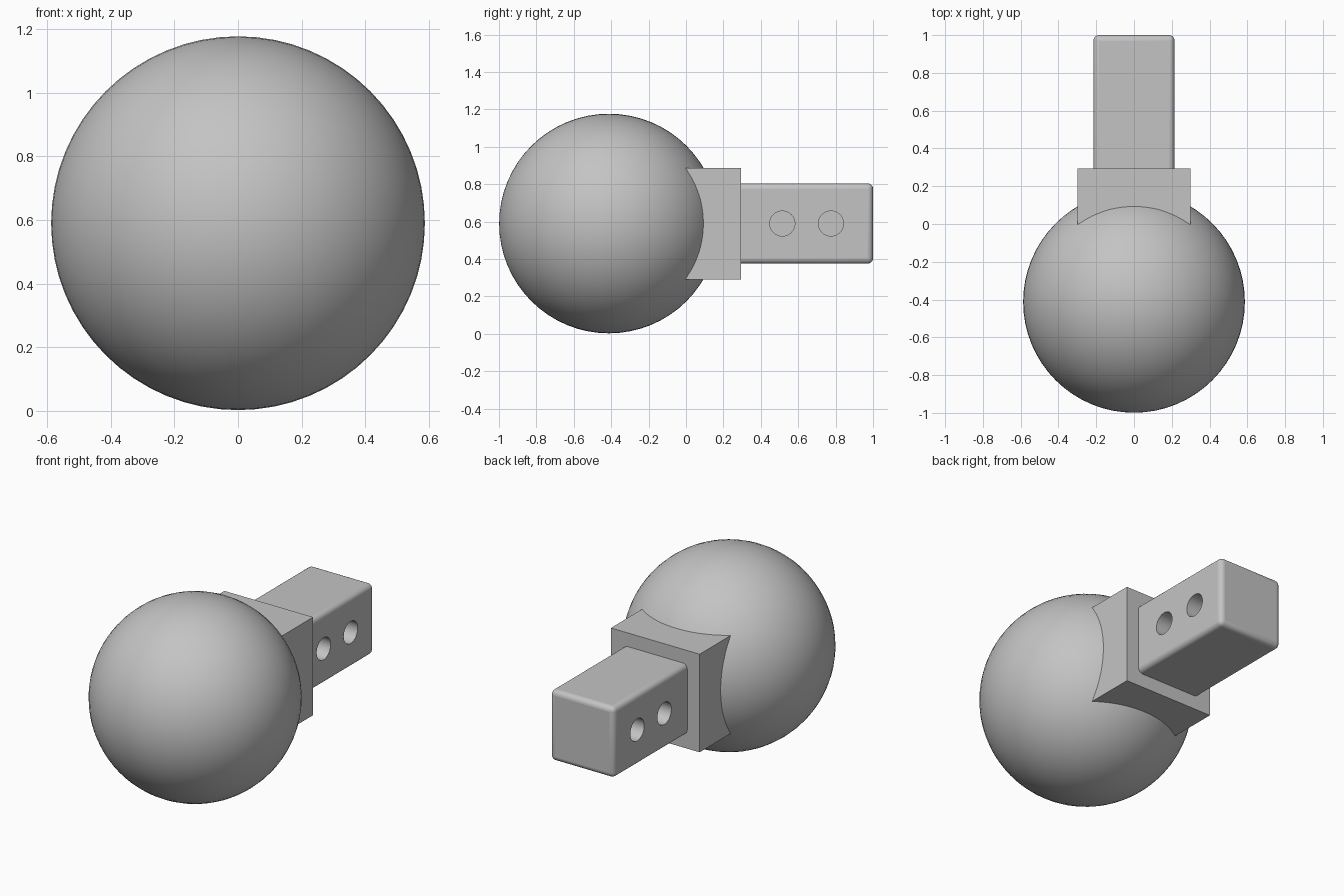
import bpy
import math

cube = bpy.data.objects.get("Cube")
if cube:
    bpy.data.objects.remove(cube, do_unlink=True)

MID_Z = 0.59

grey = bpy.data.materials.new("plain grey")
grey.use_nodes = True
colour = (0.55, 0.55, 0.55, 1)
grey.diffuse_color = colour
grey.node_tree.nodes["Principled BSDF"].inputs["Base Color"].default_value = colour


def finish(name):
    obj = bpy.context.object
    obj.name = name
    obj.data.materials.append(grey)
    return obj


def square_block(name, half_width, y_start, y_end):
    """Square bar running along y, centred on the ball's axis."""
    bpy.ops.mesh.primitive_cube_add(size=1, location=(0, (y_start + y_end) / 2, MID_Z))
    obj = finish(name)
    obj.scale = (2 * half_width, y_end - y_start, 2 * half_width)
    bpy.ops.object.transform_apply(location=False, rotation=False, scale=True)
    return obj


# Ball, with its poles along y
bpy.ops.mesh.primitive_uv_sphere_add(segments=64, ring_count=32, radius=0.587,
                                     location=(0, -0.412, MID_Z),
                                     rotation=(math.pi / 2, 0, 0))
finish("ball")
bpy.ops.object.shade_smooth()

# Square collar seated on the ball
square_block("collar", 0.298, -0.1, 0.295)

# Rounded shank
HALF = 0.215
shank = square_block("shank", HALF, 0.2, 1.0)
bevel = shank.modifiers.new("rounded edges", "BEVEL")
bevel.width = 0.03
bevel.segments = 5

# Two blind holes on each side of the shank
DEPTH = 0.17
for side in (-1, 1):
    for y in (0.515, 0.775):
        bpy.ops.mesh.primitive_cylinder_add(vertices=48, radius=0.067, depth=2 * DEPTH,
                                            location=(side * HALF, y, MID_Z),
                                            rotation=(0, math.pi / 2, 0))
        cutter = finish("hole_cutter")
        cutter.hide_render = True
        cutter.hide_viewport = True
        cut = shank.modifiers.new("hole", "BOOLEAN")
        cut.operation = "DIFFERENCE"
        cut.solver = "EXACT"
        cut.object = cutter

bpy.ops.object.select_all(action="DESELECT")
bpy.context.view_layer.objects.active = shank
shank.select_set(True)
bpy.ops.object.shade_smooth_by_angle(angle=math.radians(35))
